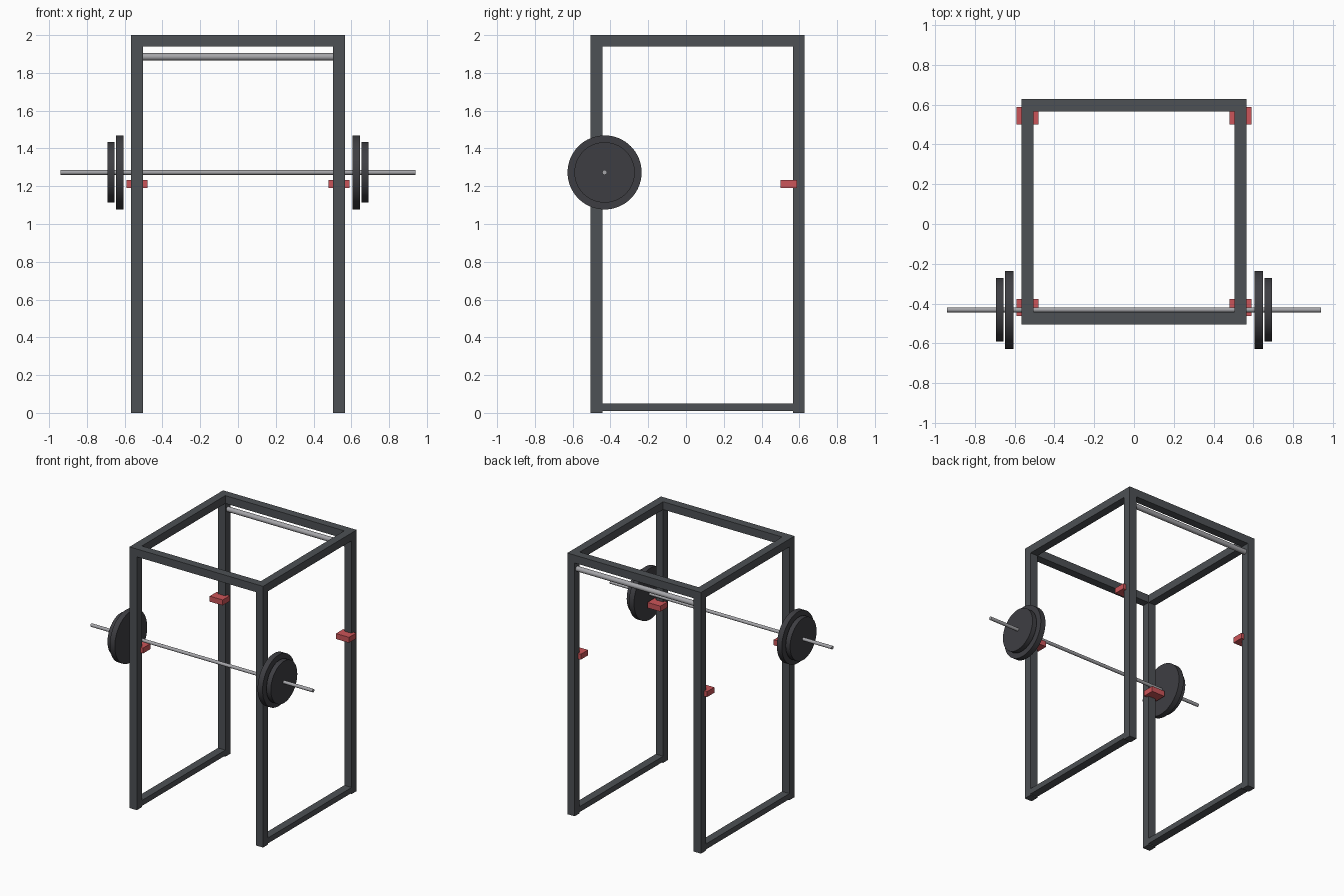
import bpy
from math import radians, pi

if "Cube" in bpy.data.objects:
    bpy.data.objects.remove(bpy.data.objects["Cube"])


def material(name, r, g, b):
    m = bpy.data.materials.new(name)
    m.diffuse_color = (r, g, b, 1)
    m.use_nodes = True
    m.node_tree.nodes["Principled BSDF"].inputs["Base Color"].default_value = m.diffuse_color
    return m


FRAME = material("frame_paint", 0.075, 0.082, 0.09)
RUBBER = material("plate_rubber", 0.048, 0.048, 0.055)
STEEL = material("steel", 0.38, 0.38, 0.4)
RED = material("red_paint", 0.6, 0.09, 0.1)


def box(name, center, size, mat):
    bpy.ops.mesh.primitive_cube_add(size=1, location=center)
    o = bpy.context.object
    o.name = name
    o.scale = size
    bpy.ops.object.transform_apply(location=False, rotation=False, scale=True)
    o.data.materials.append(mat)


def rod(name, x0, x1, y, z, radius, mat, sides=48):
    # cylinder lying along x from x0 to x1
    bpy.ops.mesh.primitive_cylinder_add(vertices=sides, radius=radius, depth=abs(x1 - x0),
                                        location=((x0 + x1) / 2, y, z), rotation=(0, pi / 2, 0))
    o = bpy.context.object
    o.name = name
    o.data.materials.append(mat)
    bpy.ops.object.shade_smooth_by_angle(angle=radians(35))


T = 0.062                       # tube thickness
PX = 0.535                      # post centre in x
FRONT, BACK = -0.474, 0.597     # post centres in y
MID, SPAN = (FRONT + BACK) / 2, BACK - FRONT
BAR_Y, BAR_Z = -0.431, 1.273

for s, side in ((-1, "left"), (1, "right")):
    # uprights with a safety catch on each
    for y, end, catch_y in ((FRONT, "front", -0.419), (BACK, "back", 0.544)):
        box(f"{side}_{end}_post", (s * PX, y, 0.97), (T, T, 1.94), FRAME)
        box(f"{side}_{end}_catch", (s * PX, catch_y, 1.211), (0.11, 0.087, 0.042), RED)
    # side rails
    box(f"{side}_top_rail", (s * PX, MID, 1.97), (T, SPAN - T, 0.06), FRAME)
    box(f"{side}_floor_rail", (s * PX, MID, 0.03), (T, SPAN - T, 0.042), FRAME)
    # weight plates
    rod(f"{side}_large_plate", s * 0.605, s * 0.647, BAR_Y, BAR_Z, 0.196, RUBBER, 64)
    rod(f"{side}_small_plate", s * 0.655, s * 0.692, BAR_Y, BAR_Z, 0.16, RUBBER, 64)

# cross beams
for y, end in ((FRONT, "front"), (BACK, "back")):
    box(f"{end}_top_beam", (0, y, 1.97), (2 * PX + T, T, 0.06), FRAME)

# bars
rod("pull_up_bar", -0.51, 0.51, BACK, 1.885, 0.019, STEEL)
rod("barbell_bar", -0.94, 0.94, BAR_Y, BAR_Z, 0.0125, STEEL, 32)
